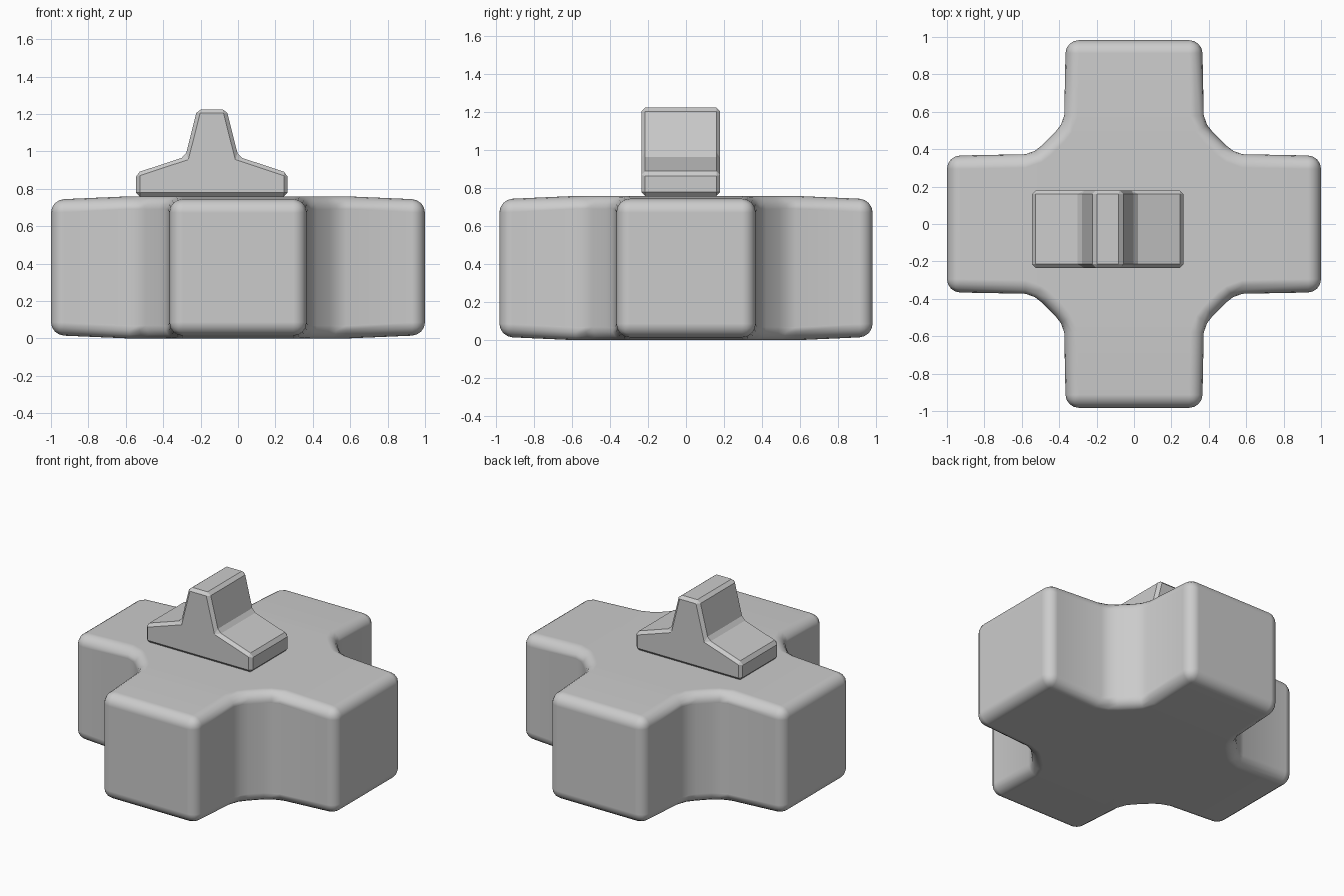
import bpy, bmesh
from mathutils import Vector

if "Cube" in bpy.data.objects:
    bpy.data.objects.remove(bpy.data.objects["Cube"])


def finish(name, bm, width, segments):
    bmesh.ops.remove_doubles(bm, verts=bm.verts, dist=1e-5)
    bmesh.ops.recalc_face_normals(bm, faces=bm.faces)
    mesh = bpy.data.meshes.new(name)
    bm.to_mesh(mesh)
    bm.free()
    obj = bpy.data.objects.new(name, mesh)
    bpy.context.collection.objects.link(obj)
    bev = obj.modifiers.new("rounded_edges", 'BEVEL')
    bev.width = width
    bev.segments = segments
    bev.limit_method = 'ANGLE'
    bev.angle_limit = 0.5
    bev.harden_normals = segments > 1
    return obj


def select_only(obj):
    bpy.ops.object.select_all(action='DESELECT')
    obj.select_set(True)
    bpy.context.view_layer.objects.active = obj


# Cross-shaped body: one quadrant of the outline, rotated four times
TIP, TIP_W = 0.983, 0.365
quadrant = [(0.58, 0.373), (0.53, 0.391), (0.49, 0.422),
            (0.422, 0.49), (0.391, 0.53), (0.373, 0.58)]
Z_MID, Z_TIP = (0.0, 0.76), (0.018, 0.742)


def turn(p, k):
    x, y = p
    for _ in range(k):
        x, y = -y, x
    return x, y


bm = bmesh.new()


def face(points):
    bm.faces.new([bm.verts.new(p) for p in points])


def wall(a, b, za, zb):
    face([(*a, za[0]), (*b, zb[0]), (*b, zb[1]), (*a, za[1])])


centre = [turn(p, k) for k in range(4) for p in quadrant]
for i in (0, 1):
    face([(*p, Z_MID[i]) for p in centre])

for k in range(4):
    tip = 1.0 if k % 2 == 0 else TIP
    inner_a, inner_b = turn((0.58, -0.373), k), turn((0.58, 0.373), k)
    tip_a, tip_b = turn((tip, -TIP_W), k), turn((tip, TIP_W), k)
    # sloping top and bottom of each arm
    for i in (0, 1):
        face([(*inner_a, Z_MID[i]), (*tip_a, Z_TIP[i]),
              (*tip_b, Z_TIP[i]), (*inner_b, Z_MID[i])])
    # arm sides, tip and the curved inside corner
    wall(inner_a, tip_a, Z_MID, Z_TIP)
    wall(tip_a, tip_b, Z_TIP, Z_TIP)
    wall(tip_b, inner_b, Z_TIP, Z_MID)
    for p, q in zip(quadrant, quadrant[1:]):
        wall(turn(p, k), turn(q, k), Z_MID, Z_MID)

body = finish("cross_body", bm, 0.07, 4)
select_only(body)
bpy.ops.object.shade_smooth_by_angle(angle=0.6)

# Stepped fin on top: mirrored half profile extruded along y
CX = -0.14
half = [(0.405, 0.76), (0.405, 0.885), (0.142, 0.972), (0.078, 1.225)]
profile = [(CX + x, z) for x, z in half] + [(CX - x, z) for x, z in reversed(half)]
bm = bmesh.new()
front = bm.faces.new([bm.verts.new((x, -0.235, z)) for x, z in profile])
res = bmesh.ops.extrude_face_region(bm, geom=[front])
bmesh.ops.translate(bm, vec=Vector((0, 0.415, 0)),
                    verts=[v for v in res["geom"] if isinstance(v, bmesh.types.BMVert)])
if not any(f.normal.y and f.calc_center_median().y < -0.234 for f in bm.faces):
    bm.faces.new([v for v in bm.verts if v.co.y < -0.234])
finish("top_fin", bm, 0.02, 1)
